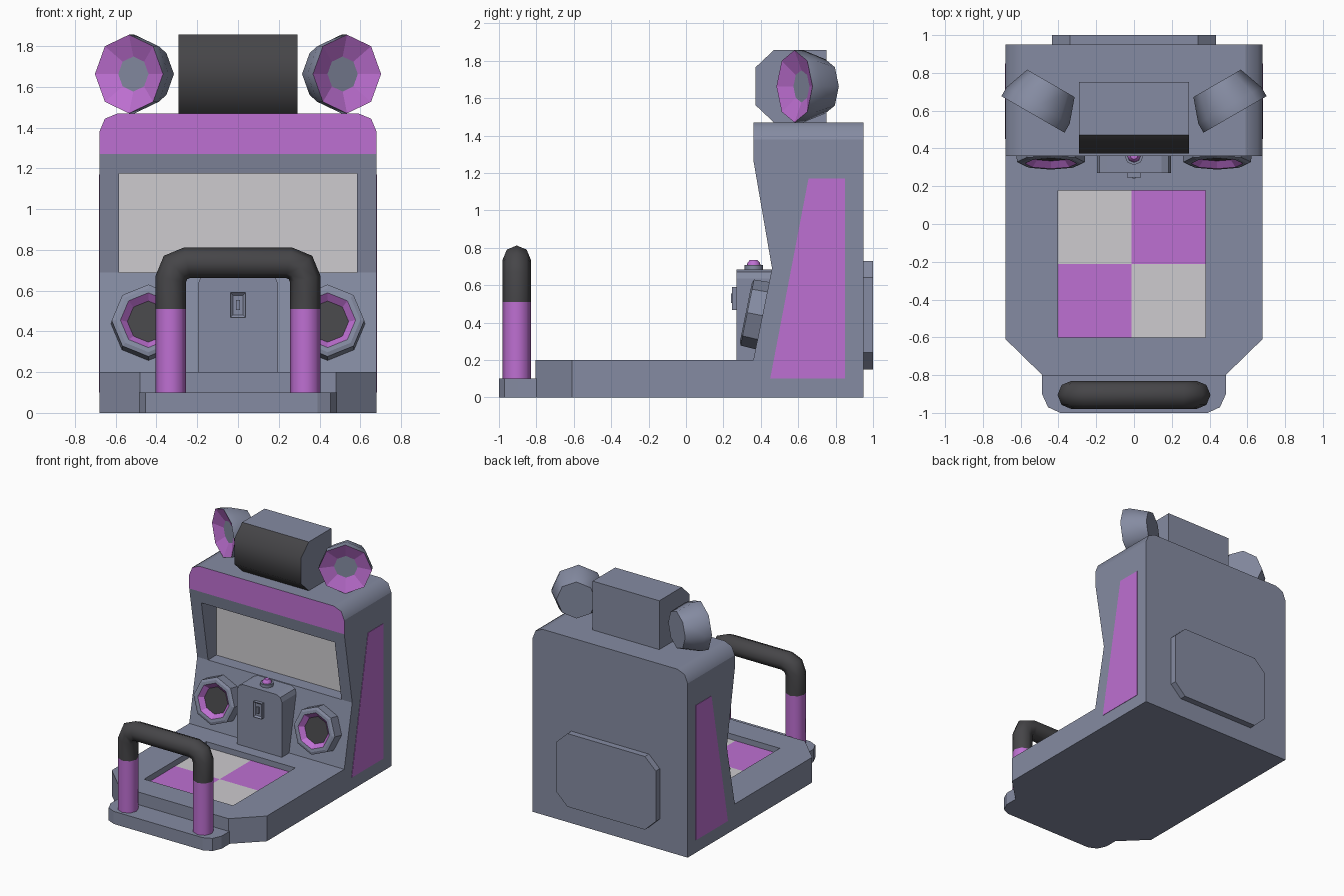
import bpy, bmesh, math
from mathutils import Vector, Matrix

if "Cube" in bpy.data.objects:
    bpy.data.objects.remove(bpy.data.objects["Cube"])


def mat(name, rgb):
    m = bpy.data.materials.new(name)
    m.diffuse_color = (*rgb, 1)
    m.use_nodes = True
    m.node_tree.nodes["Principled BSDF"].inputs["Base Color"].default_value = m.diffuse_color
    return m


GREY = mat("blue grey body", (0.235, 0.26, 0.36))
PINK = mat("orchid pink", (0.515, 0.16, 0.645))
PALE = mat("pale grey", (0.61, 0.597, 0.623))
DARK = mat("charcoal", (0.061, 0.06, 0.065))


def finish(bm, name, mats, smooth=None):
    """Turn a bmesh into an object; smooth = edge angle limit in degrees."""
    bmesh.ops.recalc_face_normals(bm, faces=bm.faces)
    if smooth:
        for f in bm.faces:
            f.smooth = True
        for e in bm.edges:
            e.smooth = e.calc_face_angle(math.pi) < math.radians(smooth)
    me = bpy.data.meshes.new(name)
    bm.to_mesh(me)
    bm.free()
    for m in mats:
        me.materials.append(m)
    ob = bpy.data.objects.new(name, me)
    bpy.context.collection.objects.link(ob)
    return ob


def prism_bm(pts, axis, lo, hi):
    """Extrude a 2D outline along x (pts are y,z), y (x,z) or z (x,y)."""
    bm = bmesh.new()
    place = {'x': lambda a, b, t: (t, a, b), 'y': lambda a, b, t: (a, t, b),
             'z': lambda a, b, t: (a, b, t)}[axis]
    rings = [[bm.verts.new(place(a, b, t)) for a, b in pts] for t in (lo, hi)]
    for r in rings:
        bm.faces.new(r)
    n = len(pts)
    for i in range(n):
        j = (i + 1) % n
        bm.faces.new((rings[0][i], rings[0][j], rings[1][j], rings[1][i]))
    bmesh.ops.recalc_face_normals(bm, faces=bm.faces)
    return bm


def prism(name, pts, axis, lo, hi, m):
    return finish(prism_bm(pts, axis, lo, hi), name, [m])


def box(name, x0, x1, y0, y1, z0, z1, m):
    return prism(name, [(x0, y0), (x1, y0), (x1, y1), (x0, y1)], 'z', z0, z1, m)


def mirrored(half):
    """Close a symmetric outline from its +x half."""
    return half + [(-a, b) for a, b in reversed(half)]


def lathe(name, profile, bands, mats, centre, n, up, smooth_bands=(), sides=8):
    """Revolve (radius, depth) points about axis n; bands = material per ring, then the end cap."""
    n, up = Vector(n).normalized(), Vector(up).normalized()
    side = up.cross(n)
    bm = bmesh.new()
    rings = []
    for r, d in profile:
        rings.append([bm.verts.new(Vector(centre) + n * d
                      + side * r * math.cos(a) + up * r * math.sin(a))
                      for a in (2 * math.pi * k / sides for k in range(sides))])
    for b, (p, q) in enumerate(zip(rings, rings[1:])):
        for i in range(sides):
            j = (i + 1) % sides
            f = bm.faces.new((p[i], p[j], q[j], q[i]))
            f.material_index = bands[b]
            f.smooth = b in smooth_bands
    bm.faces.new(rings[0])
    bm.faces.new(rings[-1]).material_index = bands[-1]
    for e in bm.edges:
        e.smooth = all(f.smooth for f in e.link_faces)
    return finish(bm, name, mats)


def cut(ob, cutter):
    """Apply a boolean difference and drop the cutter."""
    cutter.hide_render = True
    md = ob.modifiers.new("cut", 'BOOLEAN')
    md.operation, md.solver, md.object = 'DIFFERENCE', 'EXACT', cutter
    dg = bpy.context.evaluated_depsgraph_get()
    me = bpy.data.meshes.new_from_object(ob.evaluated_get(dg))
    ob.modifiers.clear()
    ob.data = me
    bpy.data.objects.remove(cutter)


# platform with sunken dance pad
platform = prism("platform", mirrored([(0.48, -0.805), (0.68, -0.61), (0.68, 0.95)]), 'z', 0, 0.2, GREY)
PX, PY, PH = -0.012, -0.212, 0.39
cut(platform, box("pad_cutter", PX - PH, PX + PH, PY - PH, PY + PH, 0.15, 0.4, GREY))
for i in (0, 1):
    for j in (0, 1):
        x, y = PX + (i - 1) * PH, PY + (j - 1) * PH
        box(f"pad_tile_{i}{j}", x, x + PH, y, y + PH, 0.148, 0.155, PINK if i == j else PALE)

# front step carrying the handrail
prism("front_step", mirrored([(0.39, -1.0), (0.455, -0.97), (0.487, -0.90), (0.487, -0.80)]),
      'z', 0, 0.1, GREY)

# cabinet with rounded top sides, pink header and screen opening
bm = prism_bm([(0.95, 0.2), (0.95, 1.47), (0.36, 1.47), (0.36, 1.27), (0.46, 0.69), (0.36, 0.2)],
              'x', -0.68, 0.68)
top = [e for e in bm.edges if all(v.co.z > 1.46 for v in e.verts)
       and abs(e.verts[0].co.x - e.verts[1].co.x) < 0.01]
res = bmesh.ops.bevel(bm, geom=top, offset=0.09, segments=2, profile=0.5, affect='EDGES')
for f in bm.faces:
    f.normal_update()
    f.smooth = f.normal.z > 0.1 and abs(f.normal.x) > 0.1
    if f.normal.y < -0.99 and f.calc_center_median().z > 1.27:
        f.material_index = 1
cabinet = finish(bm, "cabinet", [GREY, PINK])
cut(cabinet, box("screen_cutter", -0.585, 0.585, 0.2, 0.57, 0.69, 1.175, GREY))
box("screen", -0.585, 0.585, 0.564, 0.572, 0.69, 1.175, PALE)

# side panels and rear hatch
for s, side in ((-1, "left"), (1, "right")):
    prism(f"side_panel_{side}", [(0.45, 0.10), (0.85, 0.10), (0.85, 1.17), (0.655, 1.17)],
          'x', s * 0.678, s * 0.683, PINK)
prism("rear_hatch", mirrored([(0.34, 0.15), (0.435, 0.24), (0.435, 0.64), (0.34, 0.73)]),
      'y', 0.94, 1.0, GREY)

# coin console, button and coin slot
prism("coin_console", mirrored([(0.196, 0.2), (0.196, 0.635), (0.182, 0.67), (0.146, 0.685)]),
      'y', 0.27, 0.47, GREY)
lathe("button_base", [(0.05, 0), (0.05, 0.025)], [0, 0], [GREY], (0, 0.362, 0.683), (0, 0, 1), (0, 1, 0), (0,))
lathe("button", [(0.036, 0), (0.034, 0.012), (0.02, 0.028)], [0, 0, 0], [PINK],
      (0, 0.362, 0.707), (0, 0, 1), (0, 1, 0), (0, 1))
bm = prism_bm([(-0.037, 0.468), (0.037, 0.468), (0.037, 0.59), (-0.037, 0.59)], 'y', 0.245, 0.275)
front = [f for f in bm.faces if f.normal.y < -0.9]
bmesh.ops.inset_region(bm, faces=front, thickness=0.018, depth=0)
bmesh.ops.translate(bm, verts=front[0].verts[:], vec=(0, 0.012, 0))
finish(bm, "coin_plate", [GREY])
box("coin_flap", -0.009, 0.009, 0.24, 0.26, 0.505, 0.555, GREY)

# speakers on the lower panel and horn lamps on top
for s, side in ((-1, "left"), (1, "right")):
    lathe(f"speaker_{side}",
          [(0.184, -0.105), (0.18, -0.008), (0.16, 0.0), (0.137, 0.0), (0.103, -0.035)],
          [0, 0, 0, 1, 2], [GREY, PINK, DARK], (s * 0.44, 0.32, 0.455), (0, -0.98, 0.2), (0, 0.2, 0.98))
    lathe(f"horn_lamp_{side}",
          [(0.145, -0.19), (0.193, -0.055), (0.193, 0.0), (0.086, -0.043)],
          [0, 0, 1, 0], [GREY, PINK], (s * 0.535, 0.58, 1.663), (s * 0.5, -0.866, 0), (0, 0, 1), (0, 1))

# top light box: grey body, dark rounded front
box("light_box", -0.292, 0.292, 0.47, 0.752, 1.465, 1.857, GREY)
bm = prism_bm([(0.47, 1.857), (0.372, 1.765), (0.372, 1.562), (0.47, 1.47)], 'x', -0.292, 0.292)
for f in bm.faces:
    f.material_index = 0 if abs(f.normal.x) > 0.5 else 1
finish(bm, "light_box_front", [GREY, DARK], 50)

# handrail: octagonal tube swept along a planar path, pink posts and dark grip
R, BX, TZ, BEND = 0.075, 0.33, 0.737, 0.08
half = [(-BX, 0.1), (-BX, 0.51)] + [
    (-BX + BEND - BEND * math.cos(a), TZ - BEND + BEND * math.sin(a)) for a in (0, math.pi / 4, math.pi / 2)]
path = [Vector(p) for p in half + [(-x, z) for x, z in reversed(half)]]
bm = bmesh.new()
rings = []
for i, p in enumerate(path):
    a = (p - path[max(i - 1, 0)]) if i else path[1] - p
    b = (path[i + 1] - p) if i + 1 < len(path) else a
    t = (a.normalized() + b.normalized()).normalized()
    k = R / t.dot(a.normalized())
    rings.append([bm.verts.new((p.x - t.y * k * math.cos(q), -0.905 + R * math.sin(q), p.y + t.x * k * math.cos(q)))
                  for q in (math.pi * j / 4 for j in range(8))])
for i, (p, q) in enumerate(zip(rings, rings[1:])):
    for j in range(8):
        f = bm.faces.new((p[j], p[(j + 1) % 8], q[(j + 1) % 8], q[j]))
        f.material_index = 0 if i in (0, len(rings) - 2) else 1
bm.faces.new(rings[0])
bm.faces.new(rings[-1])
finish(bm, "handrail", [PINK, DARK], 50)
